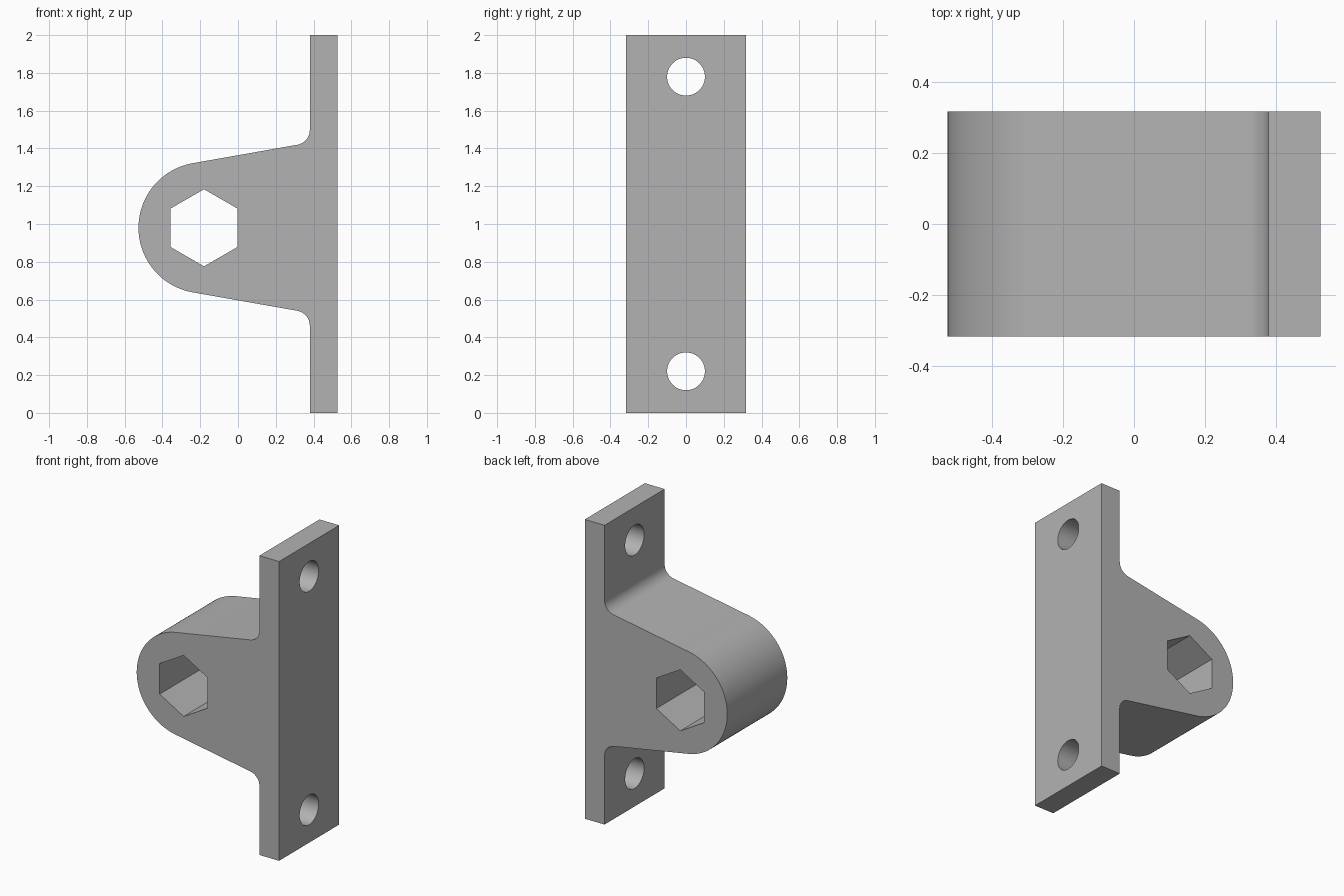
import bpy, bmesh
from math import sin, cos, tan, radians, pi
from mathutils import Matrix, Vector

if "Cube" in bpy.data.objects:
    bpy.data.objects.remove(bpy.data.objects["Cube"])

WIDTH = 0.634                     # depth of the bracket along y
BOSS_X, MID_Z, BOSS_R = -0.18, 0.98, 0.347
PLATE_IN, PLATE_OUT = 0.38, 0.526
FILLET = 0.08
TAPER = radians(10)

grey = bpy.data.materials.new("plain_grey")
grey.use_nodes = True
color = (0.45, 0.45, 0.45, 1)
grey.diffuse_color = color
grey.node_tree.nodes["Principled BSDF"].inputs["Base Color"].default_value = color


def arc(cx, cz, r, start, end, steps):
    return [(cx + r * cos(start + (end - start) * i / steps),
             cz + r * sin(start + (end - start) * i / steps)) for i in range(steps + 1)]


def mesh_object(name, bm):
    mesh = bpy.data.meshes.new(name)
    bmesh.ops.recalc_face_normals(bm, faces=bm.faces)
    bm.to_mesh(mesh)
    bm.free()
    mesh.materials.append(grey)
    obj = bpy.data.objects.new(name, mesh)
    bpy.context.collection.objects.link(obj)
    return obj


def prism_cutter(name, sides, radius, location, axis, turn=0):
    """Prism along the given axis, long enough to pass right through."""
    bm = bmesh.new()
    matrix = (Matrix.Translation(location) @ Matrix.Rotation(pi / 2, 4, axis)
              @ Matrix.Rotation(turn, 4, 'Z'))
    bmesh.ops.create_cone(bm, cap_ends=True, segments=sides, radius1=radius,
                          radius2=radius, depth=1, matrix=matrix)
    obj = mesh_object(name, bm)
    obj.hide_render = True
    return obj


# Bracket outline: plate, fillets, tapered arm and round boss
fillet_x = PLATE_IN - FILLET
tangent_x = BOSS_X - BOSS_R * sin(TAPER)
tangent_z = MID_Z + BOSS_R * cos(TAPER)
foot_x = fillet_x + FILLET * sin(TAPER)
fillet_z = tangent_z + (foot_x - tangent_x) * tan(TAPER) + FILLET * cos(TAPER)
upper = arc(fillet_x, fillet_z, FILLET, 0, -pi / 2 + TAPER, 12)
lower = [(x, 2 * MID_Z - z) for x, z in reversed(upper)]
boss = arc(BOSS_X, MID_Z, BOSS_R, pi / 2 + TAPER, 3 * pi / 2 - TAPER, 48)
outline = ([(PLATE_OUT, 0), (PLATE_OUT, 2), (PLATE_IN, 2)]
           + upper + boss + lower + [(PLATE_IN, 0)])

bm = bmesh.new()
face = bm.faces.new([bm.verts.new((x, -WIDTH / 2, z)) for x, z in outline])
side = bmesh.ops.extrude_face_region(bm, geom=[face])["geom"]
bmesh.ops.translate(bm, vec=Vector((0, WIDTH, 0)),
                    verts=[v for v in side if isinstance(v, bmesh.types.BMVert)])
bracket = mesh_object("mounting_bracket", bm)

# Hexagonal bore through the boss and two round screw holes through the plate
cutters = [prism_cutter("hex_bore_cutter", 6, 0.204, (BOSS_X, 0, MID_Z), 'X', pi / 6)]
# Keep a hexagon corner pointing straight up
top = max(cutters[0].data.vertices, key=lambda v: v.co.z).co
if abs(top.x - BOSS_X) > 0.01:
    bpy.data.objects.remove(cutters[0])
    cutters = [prism_cutter("hex_bore_cutter", 6, 0.204, (BOSS_X, 0, MID_Z), 'X')]
for name, z in (("lower", 0.22), ("upper", 1.78)):
    cutters.append(prism_cutter(name + "_screw_cutter", 48, 0.1, (0.45, 0, z), 'Y'))

bpy.context.view_layer.objects.active = bracket
for cutter in cutters:
    mod = bracket.modifiers.new(cutter.name, 'BOOLEAN')
    mod.object = cutter
    mod.operation = 'DIFFERENCE'
    mod.solver = 'EXACT'
    bpy.ops.object.modifier_apply(modifier=mod.name)
    bpy.data.objects.remove(cutter)

bpy.ops.object.select_all(action='DESELECT')
bracket.select_set(True)
bpy.ops.object.shade_smooth_by_angle(angle=radians(30))
